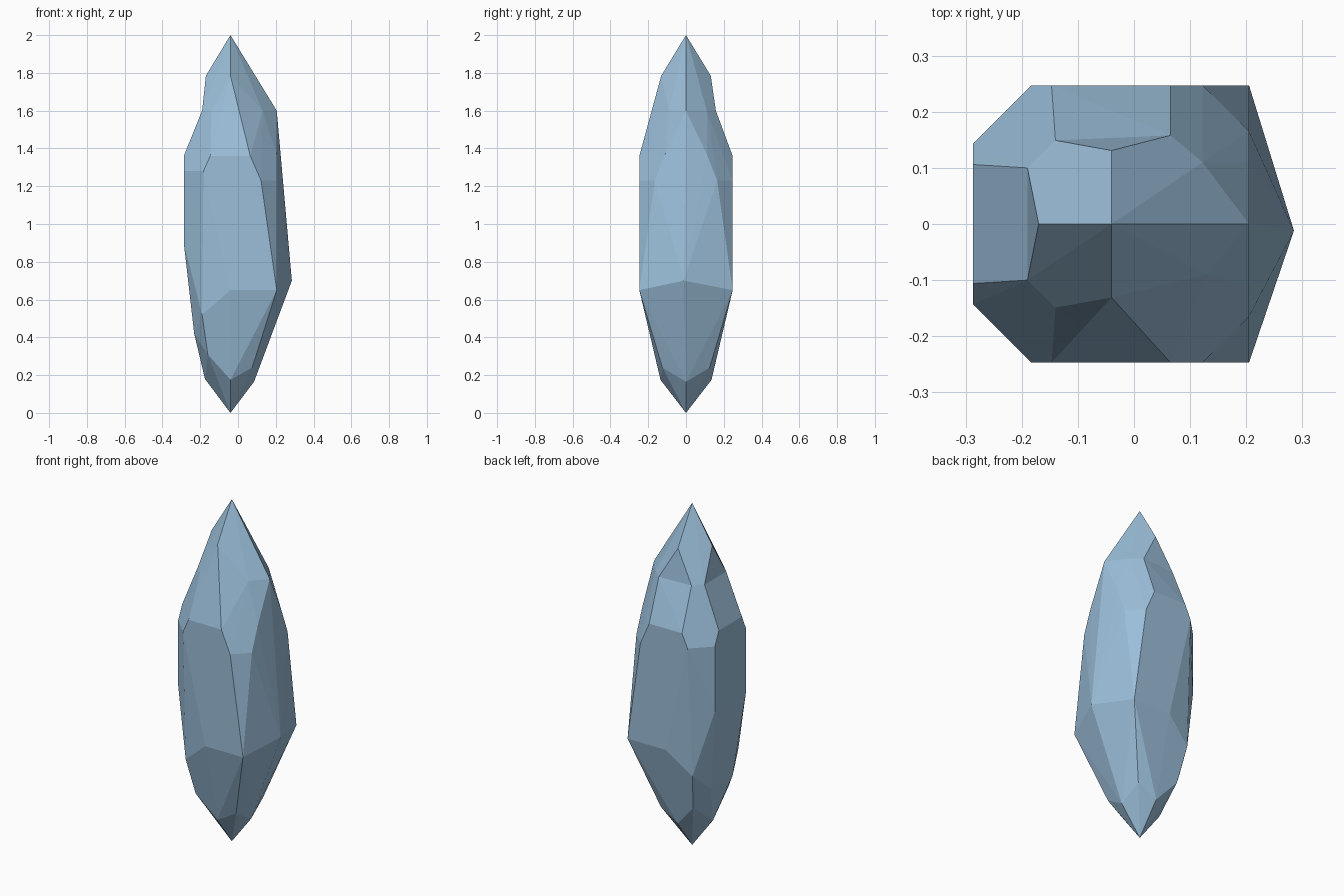
import bpy, bmesh, math
from mathutils import Vector

if "Cube" in bpy.data.objects:
    bpy.data.objects.remove(bpy.data.objects["Cube"])

WAIST = 1.6  # level where the tip meets the body


def both(points):
    """Mirror points front to back."""
    return [Vector((x, s * y, z)) for x, y, z in points for s in ((1, -1) if y else (1,))]


# Shared seam: back half has a clipped corner, front half a fuller face
seam = both([(-0.14, 0.149, WAIST), (-0.19, 0.1, WAIST), (0.205, 0, WAIST)])
seam += [Vector((x, y, WAIST)) for x, y in
         [(0.065, 0.158), (0.122, 0.11), (-0.085, -0.18), (0.006, -0.18), (0.13, -0.09)]]

# Pointed tip
tip = both([(-0.04, 0, 2.0), (-0.04, 0.131, 1.785), (-0.17, 0, 1.785)])

# Long body with chamfered corners and a faceted lower point
body = both([
    (-0.147, 0.247, 1.36), (-0.287, 0.106, 1.36), (0.065, 0.247, 1.36), (0.205, 0.11, 1.37),
    (-0.183, 0.247, 1.28), (-0.287, 0.143, 1.28), (0.122, 0.247, 1.23), (0.205, 0.165, 1.23),
    (-0.287, 0.143, 0.90), (0.205, 0.247, 0.65), (-0.04, 0.247, 0.65), (-0.19, 0.212, 0.52),
    (-0.232, 0.1, 0.42), (-0.16, 0.163, 0.31), (0.075, 0.125, 0.24),
    (-0.04, 0.135, 0.175), (-0.175, 0, 0.18), (0.085, 0, 0.165), (-0.04, 0, 0.0),
])
body.append(Vector((0.285, -0.012, 0.70)))


def hull(points):
    """Convex mesh around the points, without the hidden cap at the seam."""
    bm = bmesh.new()
    for p in points:
        bm.verts.new(p)
    bmesh.ops.convex_hull(bm, input=bm.verts[:])
    caps = [f for f in bm.faces if all(abs(v.co.z - WAIST) < 1e-4 for v in f.verts)]
    bmesh.ops.delete(bm, geom=caps, context='FACES')
    loose = [v for v in bm.verts if not v.link_faces]
    bmesh.ops.delete(bm, geom=loose, context='VERTS')
    mesh = bpy.data.meshes.new("part")
    bm.to_mesh(mesh)
    bm.free()
    return mesh


# Join tip and body along the seam
bm = bmesh.new()
for points in (tip + seam, seam + body):
    part = hull(points)
    bm.from_mesh(part)
    bpy.data.meshes.remove(part)
bmesh.ops.remove_doubles(bm, verts=bm.verts[:], dist=0.001)
bmesh.ops.dissolve_limit(bm, angle_limit=math.radians(1), verts=bm.verts[:], edges=bm.edges[:])
bmesh.ops.recalc_face_normals(bm, faces=bm.faces[:])
mesh = bpy.data.meshes.new("crystal")
bm.to_mesh(mesh)
bm.free()
crystal = bpy.data.objects.new("crystal", mesh)
bpy.context.collection.objects.link(crystal)

# Pale blue stone
stone = bpy.data.materials.new("blue_stone")
stone.diffuse_color = (0.33, 0.52, 0.70, 1)
stone.use_nodes = True
stone.node_tree.nodes["Principled BSDF"].inputs["Base Color"].default_value = stone.diffuse_color
mesh.materials.append(stone)
